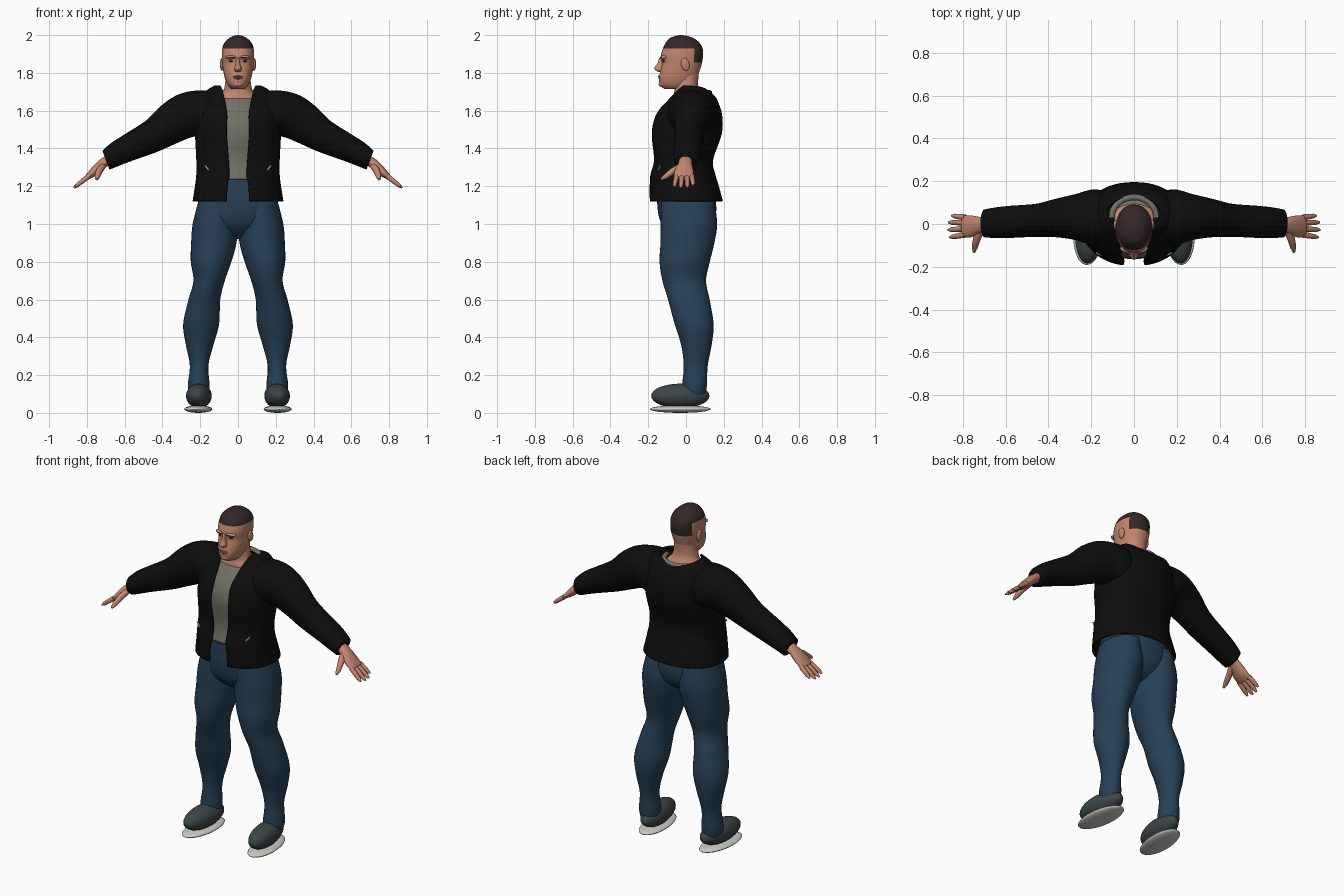
import bpy, bmesh
from math import sin, cos, asin, pi, radians
from mathutils import Matrix, Vector

if "Cube" in bpy.data.objects:
    bpy.data.objects.remove(bpy.data.objects["Cube"], do_unlink=True)


def material(name, r, g, b):
    m = bpy.data.materials.new(name)
    m.use_nodes = True
    m.diffuse_color = (r, g, b, 1)
    bsdf = m.node_tree.nodes["Principled BSDF"]
    bsdf.inputs["Base Color"].default_value = (r, g, b, 1)
    bsdf.inputs["Roughness"].default_value = 0.8
    return m


SKIN = material("skin", .55, .24, .16)
HAIR = material("dark brown hair", .035, .02, .02)
LIPS = material("lips", .36, .13, .09)
BLACK = material("black cloth", .004, .004, .004)
GREY = material("grey cloth", .17, .165, .13)
DENIM = material("blue denim", .02, .052, .095)
SHOE = material("dark grey leather", .045, .06, .062)
SOLE = material("pale rubber", .6, .6, .56)
METAL = material("zip metal", .4, .4, .4)
SIDES = ((1, "left"), (-1, "right"))


def finish(name, bm, *mats):
    bmesh.ops.recalc_face_normals(bm, faces=bm.faces)
    me = bpy.data.meshes.new(name)
    bm.to_mesh(me)
    bm.free()
    for m in mats:
        me.materials.append(m)
    me.shade_smooth()
    ob = bpy.data.objects.new(name, me)
    bpy.context.collection.objects.link(ob)
    return ob


def spline(rows, sub):
    """Smoothly interpolate rows of numbers."""
    out = []
    for i in range(len(rows) - 1):
        a, b, c, d = (rows[max(0, min(len(rows) - 1, i + k))] for k in (-1, 0, 1, 2))
        for j in range(sub):
            t = j / sub
            out.append([q + .5 * t * (r - p + t * (2*p - 5*q + 4*r - s + t * (3*(q - r) + s - p)))
                        for p, q, r, s in zip(a, b, c, d)])
    return out + [list(rows[-1])]


def loft(rings, side=1, power=1, sub=5, seg=40):
    """Skin rings of (xa, za, xb, zb, y front, y back, front gap)."""
    bm = bmesh.new()
    is_open = rings[0][6] > 0
    loops = []
    for xa, za, xb, zb, y0, y1, gap in spline(rings, sub):
        half = max(abs(xb - xa) / 2, .001)
        start = asin(min(.95, gap / half) ** (1 / power)) if is_open else 0
        loop = []
        for i in range(seg):
            t = start + (2*pi - 2*start) * i / (seg - 1 if is_open else seg)
            u, v = (abs(f) ** power * (1 if f > 0 else -1) for f in (sin(t), -cos(t)))
            loop.append(bm.verts.new((side * ((xa + xb)/2 + u * (xb - xa)/2),
                                      (y0 + y1)/2 + v * (y1 - y0)/2,
                                      (za + zb)/2 + u * (zb - za)/2)))
        loops.append(loop)
    for a, b in zip(loops, loops[1:]):
        for i in range(seg - 1 if is_open else seg):
            k = (i + 1) % seg
            bm.faces.new((a[i], a[k], b[k], b[i]))
    if not is_open:
        bm.faces.new(loops[0])
        bm.faces.new(loops[-1])
    return bm


def upright(rows):
    """Centred level rings from (z, half width, y front, y back[, gap])."""
    return [(-w, z, w, z, y0, y1, *(g or (0,))) for z, w, y0, y1, *g in rows]


def ellipsoid(name, mat, centre, radii, turn=0, axis='Z'):
    bm = bmesh.new()
    mx = Matrix.Translation(centre) @ Matrix.Rotation(radians(turn), 4, axis) @ Matrix.Diagonal((*radii, 1))
    bmesh.ops.create_uvsphere(bm, u_segments=32, v_segments=16, radius=1, matrix=mx)
    return finish(name, bm, mat)


def tube(name, mat, points, radii):
    cu = bpy.data.curves.new(name, 'CURVE')
    cu.dimensions = '3D'
    cu.bevel_depth = 1
    cu.bevel_resolution = 3
    cu.use_fill_caps = True
    sp = cu.splines.new('POLY')
    sp.points.add(len(points) - 1)
    for p, co, r in zip(sp.points, points, radii):
        p.co = (*co, 1)
        p.radius = r
    sp.use_smooth = True
    cu.materials.append(mat)
    ob = bpy.data.objects.new(name, cu)
    bpy.context.collection.objects.link(ob)


# Head, with the hair chosen by height and position
bm = loft(upright([(1.715, .035, -.115, .02), (1.735, .054, -.138, .045), (1.77, .069, -.143, .06),
                   (1.81, .078, -.136, .072), (1.85, .083, -.128, .084), (1.89, .085, -.133, .09),
                   (1.93, .083, -.122, .088), (1.96, .071, -.107, .07), (1.985, .046, -.084, .038),
                   (1.997, .02, -.05, 0), (2, .002, -.03, -.026)]), power=.92, sub=7, seg=64)
for f in bm.faces:
    c = f.calc_center_median()
    f.material_index = int(c.z > 1.932 or (c.y > .045 and c.z > 1.855))
finish("head", bm, SKIN, HAIR)
finish("neck", loft(upright([(1.82, .06, -.04, .07), (1.74, .069, -.06, .064), (1.7, .08, -.062, .075),
                             (1.675, .11, -.066, .09), (1.64, .13, -.07, .1)])), SKIN)

# Face
finish("nose", loft(upright([(1.88, .009, -.142, -.11), (1.85, .011, -.152, -.11), (1.825, .018, -.168, -.11),
                             (1.812, .019, -.158, -.11), (1.805, .008, -.145, -.11)]), seg=20), SKIN)
ellipsoid("upper_lip", LIPS, (0, -.139, 1.781), (.027, .009, .005))
ellipsoid("lower_lip", LIPS, (0, -.138, 1.771), (.023, .009, .006))
ellipsoid("chin", SKIN, (0, -.125, 1.742), (.028, .02, .018))
for s, side in SIDES:
    ellipsoid(side + "_brow_ridge", SKIN, (s*.034, -.118, 1.882), (.032, .017, .011), s*12)
    ellipsoid(side + "_eyebrow", HAIR, (s*.036, -.127, 1.881), (.024, .009, .004), s*15)
    ellipsoid(side + "_eye", HAIR, (s*.034, -.117, 1.862), (.014, .008, .005), s*15)
    ellipsoid(side + "_ear", SKIN, (s*.086, -.004, 1.845), (.01, .022, .034), 12, 'X')

# Shirt and its collar
finish("shirt", loft(upright([(1.235, .19, -.165, .125), (1.34, .19, -.148, .12), (1.48, .195, -.162, .16),
                              (1.57, .19, -.14, .16), (1.63, .15, -.1, .145), (1.665, .115, -.072, .13)])), GREY)
arc = [pi * i / 16 for i in range(17)]
tube("shirt_collar", GREY, [(.105 * cos(a), .03 + .095 * sin(a), 1.695) for a in arc], [.014] * 17)

# Open jacket with a dipped back neckline
bm = loft(upright([(1.12, .235, -.19, .19, .06), (1.2, .222, -.19, .168, .056), (1.26, .215, -.185, .15, .046),
                   (1.34, .215, -.166, .138, .05), (1.48, .222, -.18, .184, .06), (1.58, .222, -.155, .185, .058),
                   (1.65, .205, -.098, .162, .068), (1.7, .165, -.055, .142, .08),
                   (1.728, .122, -.03, .125, .09)]), power=.9, seg=60)
for v in bm.verts:
    if v.co.z > 1.66 and v.co.y > .04:
        v.co.z -= .035 * max(0, 1 - (v.co.x / .13) ** 2) * (v.co.z - 1.66) / .068
jacket = finish("jacket_body", bm, BLACK)
thick = jacket.modifiers.new("thickness", 'SOLIDIFY')
thick.thickness = .012
thick.offset = 0

SLEEVE = [(.09, 1.7, .1, 1.44, -.08, .14, 0), (.2, 1.708, .17, 1.45, -.1, .162, 0),
          (.31, 1.688, .235, 1.462, -.075, .14, 0), (.4, 1.632, .33, 1.425, -.062, .118, 0),
          (.487, 1.548, .425, 1.383, -.06, .095, 0), (.6, 1.475, .56, 1.335, -.065, .085, 0),
          (.67, 1.43, .62, 1.312, -.066, .078, 0), (.718, 1.388, .68, 1.288, -.062, .068, 0)]
PALM = [(.69, 1.37, .665, 1.325, -.035, .03, 0), (.735, 1.338, .705, 1.295, -.042, .033, 0),
        (.775, 1.297, .75, 1.258, -.062, .04, 0), (.808, 1.257, .79, 1.236, -.06, .04, 0)]
LEG = [(1.12, .01, .21, -.13, .15), (1, .001, .24, -.135, .165), (.9, .008, .248, -.135, .15),
       (.8, .035, .25, -.14, .126), (.7, .07, .236, -.125, .106), (.6, .094, .262, -.095, .125),
       (.47, .1, .29, -.06, .146), (.36, .13, .276, -.026, .136), (.25, .157, .255, -.012, .115),
       (.14, .15, .266, -.02, .11), (.08, .16, .25, -.01, .1)]

# Trouser seat
finish("trouser_seat", loft(upright([(1.245, .185, -.15, .13), (1.1, .212, -.152, .16), (1, .2, -.13, .145),
                                     (.94, .09, -.07, .09), (.92, .03, -.03, .04)])), DENIM)

for s, side in SIDES:
    finish(side + "_sleeve", loft(SLEEVE, s), BLACK)
    finish(side + "_trouser_leg", loft([(x0, z, x1, z, y0, y1, 0) for z, x0, x1, y0, y1 in LEG], s), DENIM)
    # Hands
    finish(side + "_palm", loft(PALM, s, seg=24), SKIN)
    for n, (y, reach) in enumerate(((-.05, .9), (-.022, 1), (.006, .97), (.031, .78))):
        path = [Vector((s * (.79 + .08 * reach * k), y * (1 + .25 * k), 1.253 - .062 * reach * k))
                for k in (0, .4, .8, 1)]
        tube(f"{side}_finger_{n + 1}", SKIN, path, (.014, .013, .011, .005))
    tube(side + "_thumb", SKIN, [(s*.715, -.02, 1.31), (s*.735, -.07, 1.28), (s*.745, -.11, 1.25),
                                 (s*.748, -.132, 1.236)], (.018, .018, .014, .006))
    # Shoes
    ellipsoid(side + "_shoe", SHOE, (s*.207, -.03, .09), (.067, .155, .065), s*5)
    ellipsoid(side + "_sole", SOLE, (s*.21, -.03, .02), (.073, .162, .02), s*5)
    # Pocket zips
    tube(side + "_pocket_zip", METAL, [(s*.155, -.146, 1.285), (s*.175, -.136, 1.31)], (.005, .005))
